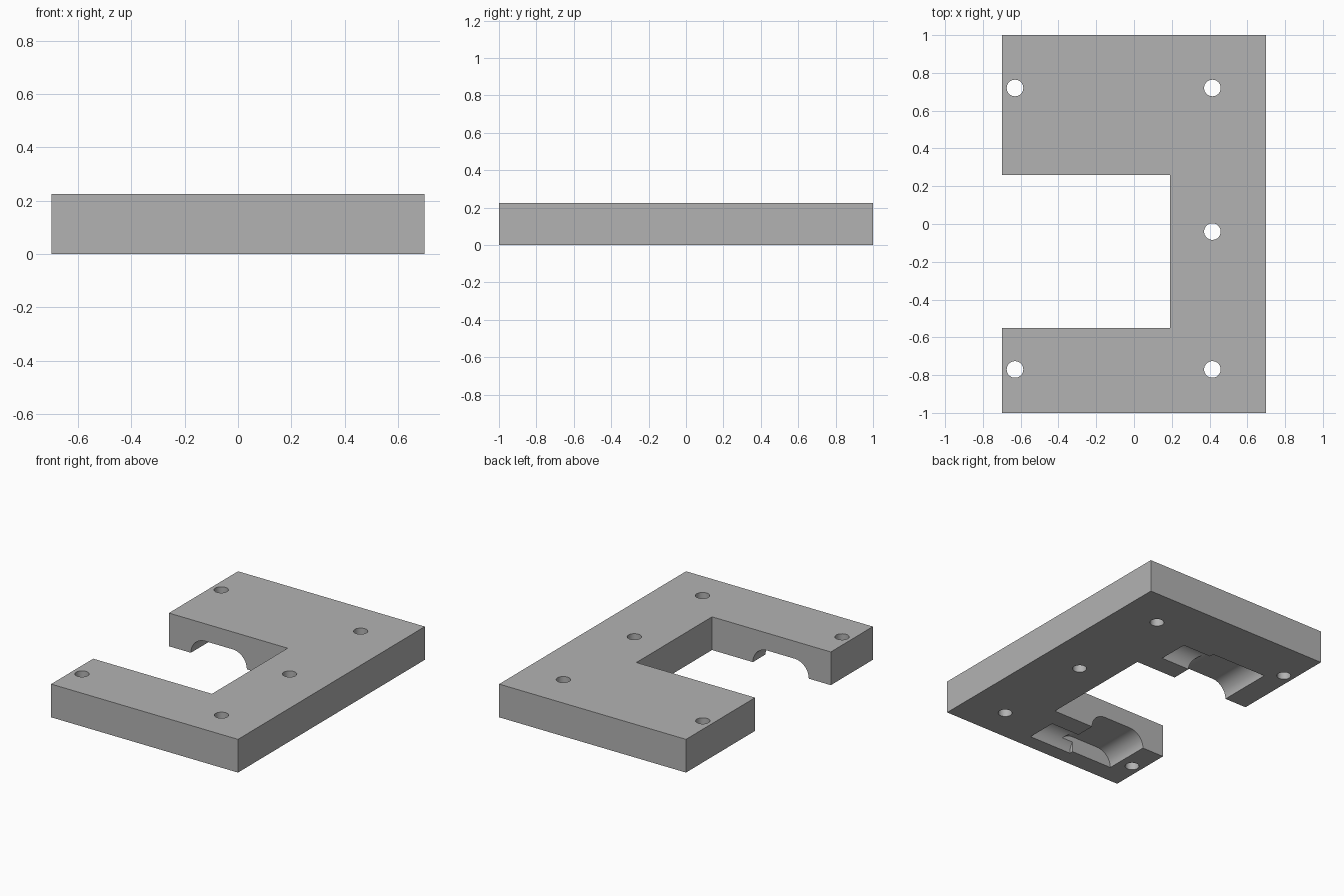
import bpy, bmesh, math
from mathutils import Vector

if "Cube" in bpy.data.objects:
    bpy.data.objects.remove(bpy.data.objects["Cube"], do_unlink=True)

H = 0.225        # plate thickness
R = 0.107        # rounding radius of the recesses

grey = bpy.data.materials.new("plain grey")
grey.use_nodes = True
grey.diffuse_color = (0.45, 0.45, 0.45, 1)
grey.node_tree.nodes["Principled BSDF"].inputs["Base Color"].default_value = (0.45, 0.45, 0.45, 1)


def prism(name, points, direction):
    """Extrude a closed outline along a direction."""
    bm = bmesh.new()
    face = bm.faces.new([bm.verts.new(p) for p in points])
    grown = bmesh.ops.extrude_face_region(bm, geom=[face])
    moved = [v for v in grown["geom"] if isinstance(v, bmesh.types.BMVert)]
    bmesh.ops.translate(bm, verts=moved, vec=Vector(direction))
    bmesh.ops.recalc_face_normals(bm, faces=bm.faces)
    mesh = bpy.data.meshes.new(name)
    bm.to_mesh(mesh)
    bm.free()
    mesh.materials.append(grey)
    obj = bpy.data.objects.new(name, mesh)
    bpy.context.collection.objects.link(obj)
    return obj


def arc(centre, radius, start, end, steps):
    """Points on an arc in two dimensions, angles in degrees."""
    angles = [math.radians(start + (end - start) * i / steps) for i in range(steps + 1)]
    return [(centre + radius * math.cos(a), radius * math.sin(a)) for a in angles]


# C-shaped plate
outline = [(-0.7, -1), (0.7, -1), (0.7, 1), (-0.7, 1),
           (-0.7, 0.26), (0.19, 0.26), (0.19, -0.55), (-0.7, -0.55)]
plate = prism("mounting_plate", [(x, y, 0) for x, y in outline], (0, 0, H))

cutters = []

# Screw holes
for x, y in [(-0.63, 0.72), (0.415, 0.72), (0.415, -0.04), (-0.63, -0.77), (0.415, -0.77)]:
    ring = [(x + a, y + b, -0.1) for a, b in arc(0, 0.044, 0, 360, 32)[:-1]]
    cutters.append(prism("screw_hole_cutter", ring, (0, 0, H + 0.2)))

# Wide recess with rounded shoulders, running across both arms
left, right = -0.535, -0.116
section = [(left, -0.1), (right, -0.1)]
section += arc(right - R, R, 0, 90, 16) + arc(left + R, R, 90, 180, 16)
cutters.append(prism("wide_recess_cutter", [(x, -0.87, z) for x, z in section], (0, 1.51, 0)))

# Half-round side channel in each arm
for y in (0.502, -0.79):
    r = R - 0.001
    section = [(y - r, -0.1), (y + r, -0.1)] + arc(y, r, 0, 180, 32)
    cutters.append(prism("side_channel_cutter", [(right - R, a, z) for a, z in section],
                         (0.1 - right + R, 0, 0)))

# Cut everything, bake the result and drop the cutters
for cutter in cutters:
    cutter.hide_render = True
    mod = plate.modifiers.new("cut", "BOOLEAN")
    mod.operation = "DIFFERENCE"
    mod.solver = "EXACT"
    mod.object = cutter
graph = bpy.context.evaluated_depsgraph_get()
baked = bpy.data.meshes.new_from_object(plate.evaluated_get(graph))
plate.modifiers.clear()
plate.data = baked
for cutter in cutters:
    bpy.data.objects.remove(cutter, do_unlink=True)

# Smooth curves, sharp edges
bpy.ops.object.select_all(action="DESELECT")
plate.select_set(True)
bpy.context.view_layer.objects.active = plate
bpy.ops.object.shade_smooth_by_angle(angle=math.radians(30))
